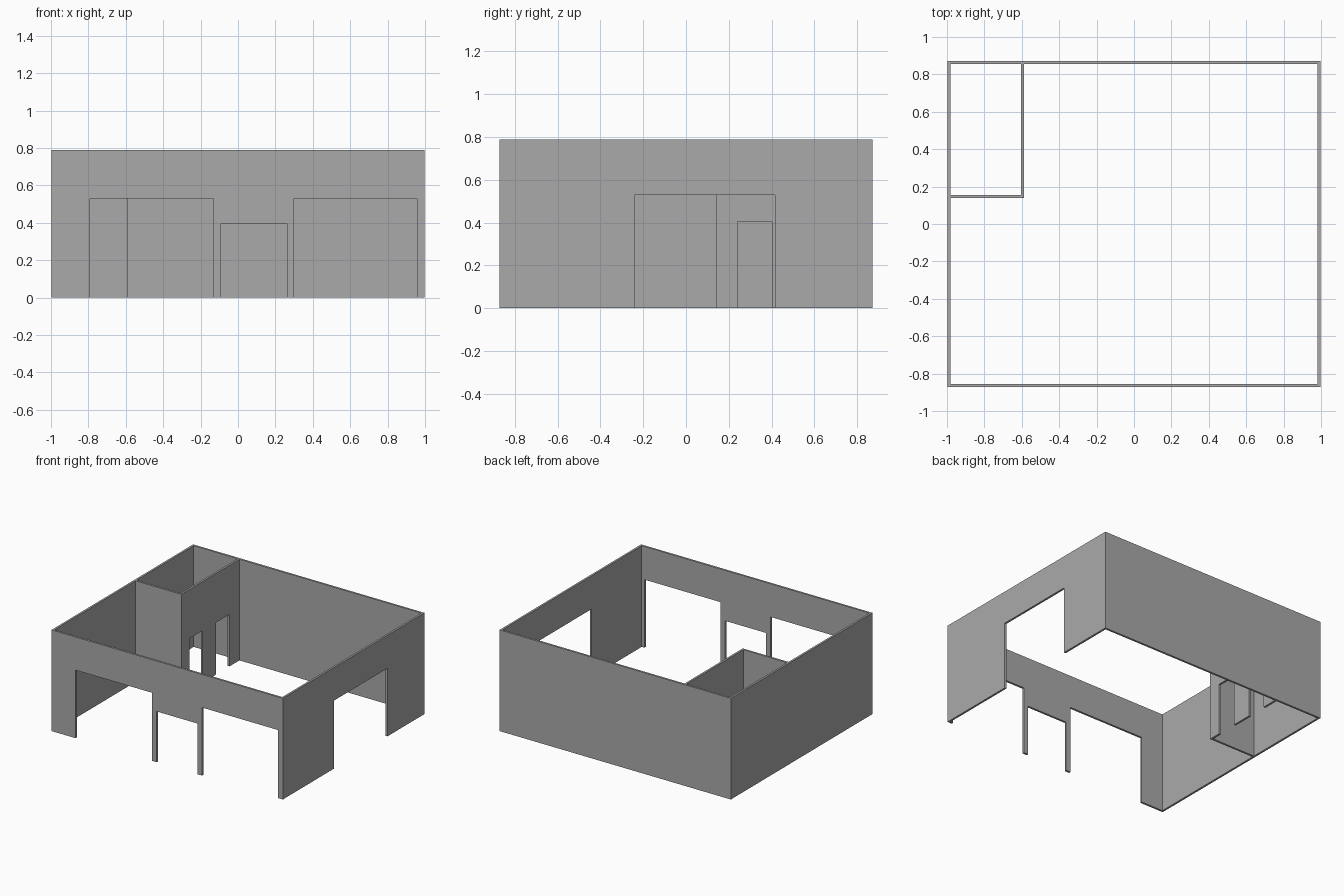
import bpy, bmesh
from mathutils import Vector

if "Cube" in bpy.data.objects:
    bpy.data.objects.remove(bpy.data.objects["Cube"])

H = 0.788          # wall height
T = 0.016          # wall thickness
X, Y = 0.997, 0.872

plaster = bpy.data.materials.new("grey plaster")
plaster.diffuse_color = (0.40, 0.40, 0.40, 1)
plaster.use_nodes = True
plaster.node_tree.nodes["Principled BSDF"].inputs["Base Color"].default_value = plaster.diffuse_color


def wall(name, axis, start, end, offset, openings=()):
    """Upright wall along axis from start to end, occupying offset..offset+T across;
    each opening is (from, to, height), cut up from the ground."""
    profile = [(start, 0)]
    for a, b, h in openings:
        profile += [(a, 0), (a, h), (b, h), (b, 0)]
    profile += [(end, 0), (end, H), (start, H)]
    along_x = axis == 'x'
    bm = bmesh.new()
    verts = [bm.verts.new((s, offset, z) if along_x else (offset, s, z))
             for s, z in profile]
    face = bm.faces.new(verts)
    res = bmesh.ops.extrude_face_region(bm, geom=[face], use_keep_orig=True)
    moved = [g for g in res["geom"] if isinstance(g, bmesh.types.BMVert)]
    bmesh.ops.translate(bm, verts=moved,
                        vec=Vector((0, T, 0)) if along_x else Vector((T, 0, 0)))
    bmesh.ops.recalc_face_normals(bm, faces=bm.faces)
    mesh = bpy.data.meshes.new(name)
    bm.to_mesh(mesh)
    bm.free()
    mesh.materials.append(plaster)
    obj = bpy.data.objects.new(name, mesh)
    bpy.context.collection.objects.link(obj)
    return obj


# Outer walls
wall("front_wall", 'x', -X, X, -Y,
     [(-0.79, -0.13, 0.53), (-0.09, 0.262, 0.395), (0.30, 0.957, 0.53)])
wall("back_wall", 'x', -X, X, Y - T)
wall("left_wall", 'y', -Y + T, Y - T, -X)
wall("right_wall", 'y', -Y + T, Y - T, X - T, [(-0.24, 0.415, 0.53)])

# Small corner room with two doorways
wall("room_side_wall", 'y', 0.14, Y - T, -0.603,
     [(0.24, 0.403, 0.405), (0.57, 0.733, 0.405)])
wall("room_front_wall", 'x', -X + T, -0.603, 0.14)
